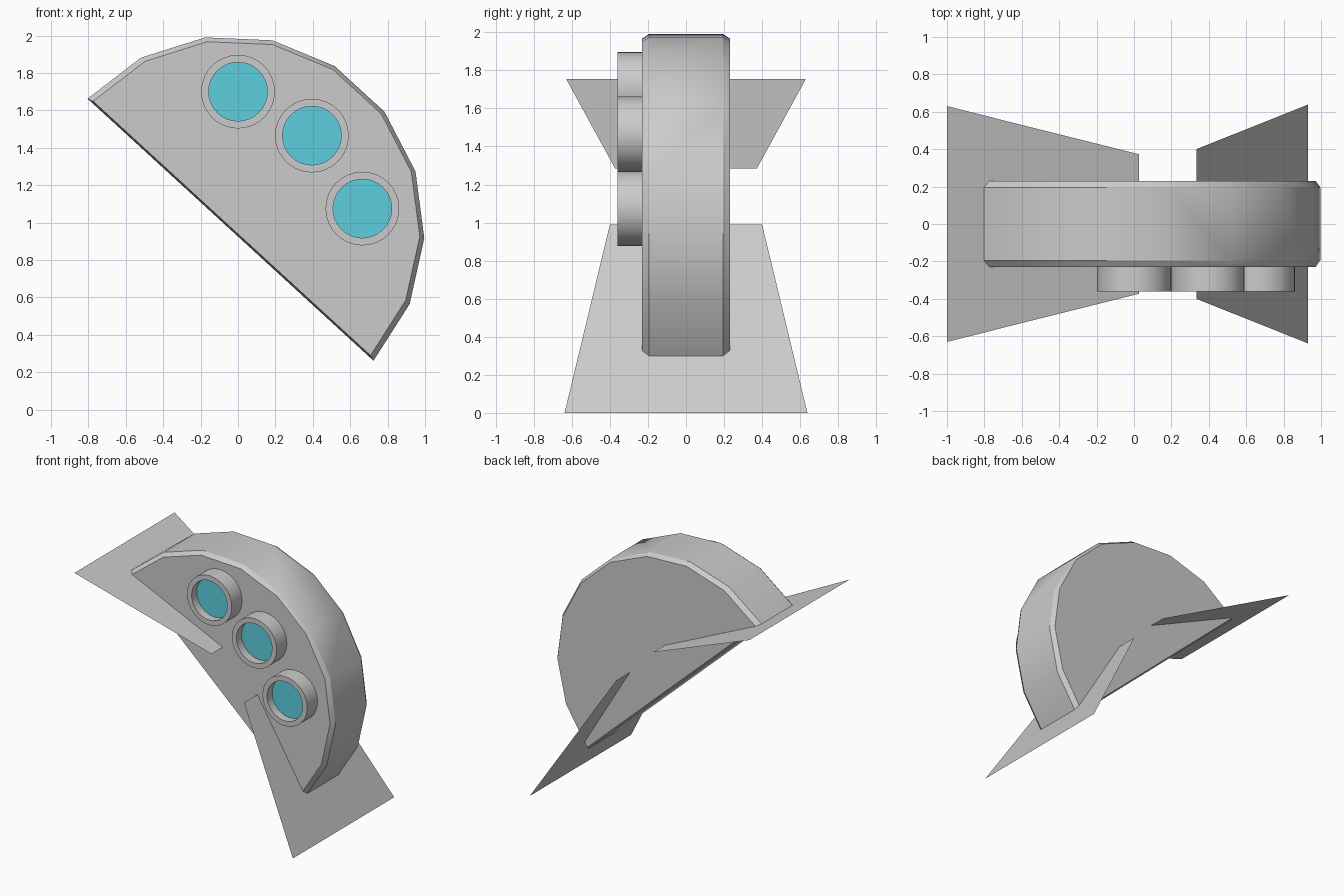
import bpy
from math import sin, cos, radians, tau

if "Cube" in bpy.data.objects:
    bpy.data.objects.remove(bpy.data.objects["Cube"])


def make(name, verts, faces, smooth=True):
    mesh = bpy.data.meshes.new(name)
    mesh.from_pydata(verts, [], faces)
    obj = bpy.data.objects.new(name, mesh)
    bpy.context.collection.objects.link(obj)
    bpy.ops.object.select_all(action='DESELECT')
    obj.select_set(True)
    bpy.context.view_layer.objects.active = obj
    bpy.ops.object.mode_set(mode='EDIT')
    bpy.ops.mesh.select_all(action='SELECT')
    bpy.ops.mesh.normals_make_consistent(inside=False)
    bpy.ops.object.mode_set(mode='OBJECT')
    if smooth:
        bpy.ops.object.shade_smooth_by_angle(angle=radians(30))
    return obj


def bridge(loops, n, closed=False):
    pairs = loops if closed else loops - 1
    return [(a * n + i, a * n + (i + 1) % n,
             (a + 1) % loops * n + (i + 1) % n, (a + 1) % loops * n + i)
            for a in range(pairs) for i in range(n)]


# Half-disc body with chamfered front and back rims
cx, cz, radius = -0.04, 0.962, 1.037
outline = [(cx + radius * cos(radians(a)), cz + radius * sin(radians(a)))
           for a in [-42.5 + 20 * i for i in range(10)]]
px, pz = cx + 0.35 * 0.676, cz + 0.35 * 0.737
verts = []
for y, s in [(-0.23, 0.97), (-0.195, 1), (0.195, 1), (0.23, 0.97)]:
    verts += [(px + (x - px) * s, y, pz + (z - pz) * s) for x, z in outline]
faces = bridge(4, 10) + [tuple(range(10)), tuple(range(30, 40))]
make("half_disc_body", verts, faces)

# Flat tapered fins passing through the body
for name, (xa, za, wa), (xb, zb, wb) in [
        ("upper_fin", (-1.0, 1.755, 0.63), (0.027, 1.285, 0.373)),
        ("lower_fin", (0.93, 0.0, 0.638), (0.333, 0.99, 0.40))]:
    make(name, [(xa, -wa, za), (xa, wa, za), (xb, wb, zb), (xb, -wb, zb)],
         [(0, 1, 2, 3)], smooth=False)

# Three round lamps: a hollow ring with a recessed coloured lens
glass = bpy.data.materials.new("lens_blue")
glass.diffuse_color = (0.11, 0.62, 0.73, 1)
glass.use_nodes = True
glass.node_tree.nodes["Principled BSDF"].inputs["Base Color"].default_value = glass.diffuse_color
N = 32


def circle(x, y, z, r):
    return [(x + r * cos(tau * i / N), y, z + r * sin(tau * i / N)) for i in range(N)]


for k, (x, z) in enumerate([(0.0, 1.70), (0.395, 1.465), (0.665, 1.075)], 1):
    ring = []
    for y, r in [(-0.22, 0.197), (-0.36, 0.197), (-0.36, 0.157), (-0.22, 0.157)]:
        ring += circle(x, y, z, r)
    make(f"lamp_ring_{k}", ring, bridge(4, N, closed=True))
    lens = make(f"lamp_lens_{k}", circle(x, -0.295, z, 0.157),
                [tuple(range(N))], smooth=False)
    lens.data.materials.append(glass)
